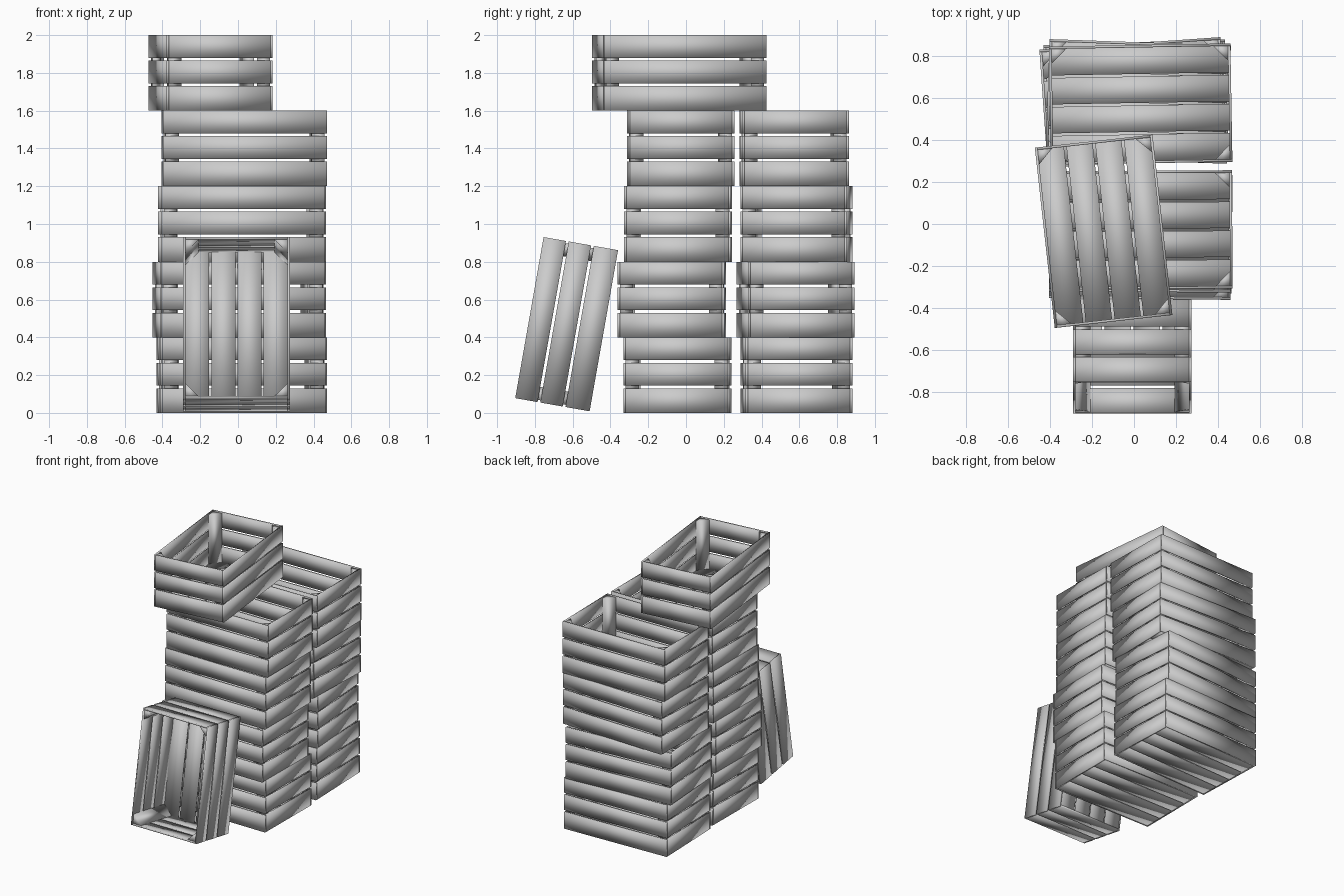
import bpy, bmesh
from math import radians
from mathutils import Matrix, Vector

if "Cube" in bpy.data.objects:
    bpy.data.objects.remove(bpy.data.objects["Cube"])

L, W, H, T = 0.866, 0.565, 0.40, 0.012   # crate length, width, height, board thickness
POST = 0.07                              # leg of the triangular corner posts


def board(bm, center, size):
    m = Matrix.Translation(center) @ Matrix.Diagonal((*size, 1))
    bmesh.ops.create_cube(bm, size=1, matrix=m)


def corner_post(bm, sx, sy):
    x, y = sx * (L / 2 - T), sy * (W / 2 - T)
    tri = [(x, y), (x - sx * POST, y), (x, y - sy * POST)]
    low = [bm.verts.new((a, b, T)) for a, b in tri]
    top = [bm.verts.new((a, b, H - 0.006)) for a, b in tri]
    bm.faces.new(low)
    bm.faces.new(top)
    for i in range(3):
        j = (i + 1) % 3
        bm.faces.new((low[i], low[j], top[j], top[i]))


def crate_mesh():
    bm = bmesh.new()
    # three slats on each wall
    for z0, z1 in ((0.0, 0.13), (0.145, 0.265), (0.28, 0.40)):
        z, h = (z0 + z1) / 2, z1 - z0
        for s in (-1, 1):
            board(bm, (0, s * (W - T) / 2, z), (L, T, h))
            board(bm, (s * (L - T) / 2, 0, z), (T, W - 2 * T, h))
    # four floor slats along the length
    gap = 0.012
    inner = W - 2 * T
    w = (inner - 3 * gap) / 4
    for i in range(4):
        y = -inner / 2 + w / 2 + i * (w + gap)
        board(bm, (0, y, T / 2), (L - 2 * T, w, T))
    # corner posts
    for sx in (-1, 1):
        for sy in (-1, 1):
            corner_post(bm, sx, sy)
    bmesh.ops.recalc_face_normals(bm, faces=bm.faces)
    # soft shading runs over every edge of the boards
    for f in bm.faces:
        f.smooth = True
    me = bpy.data.meshes.new("slatted_crate")
    bm.to_mesh(me)
    bm.free()
    return me


mesh = crate_mesh()


def place(name, matrix):
    ob = bpy.data.objects.new(name, mesh)
    ob.matrix_world = matrix
    bpy.context.collection.objects.link(ob)


def upright(name, x, y, z, deg):
    place(name, Matrix.Translation((x, y, z)) @ Matrix.Rotation(radians(deg), 4, 'Z'))


# two stacks of four crates: x, y, turn in degrees
front = [(0.035, -0.045, -0.5), (0.03, -0.075, -0.6), (0.03, -0.042, -0.4), (0.036, -0.028, 0.3)]
back = [(0.01, 0.585, 1.8), (0.0, 0.58, 4), (0.02, 0.585, -2), (0.032, 0.572, 1)]
for stack, spots in (("front", front), ("back", back)):
    for i, (x, y, a) in enumerate(spots):
        upright(f"{stack}_stack_crate_{i + 1}", x, y, i * H, a)

# turned crate on top
upright("top_crate", -0.145, -0.035, 4 * H, 96.3)

# crate standing on its end, leaning back, open side to the front
lean = Matrix.Rotation(radians(-10), 4, 'X') @ Matrix(
    ((0, -1, 0, 0), (0, 0, -1, 0), (1, 0, 0, 0), (0, 0, 0, 1)))
place("leaning_crate", Matrix.Translation(Vector((-0.008, -0.435, 0.435))) @ lean)
